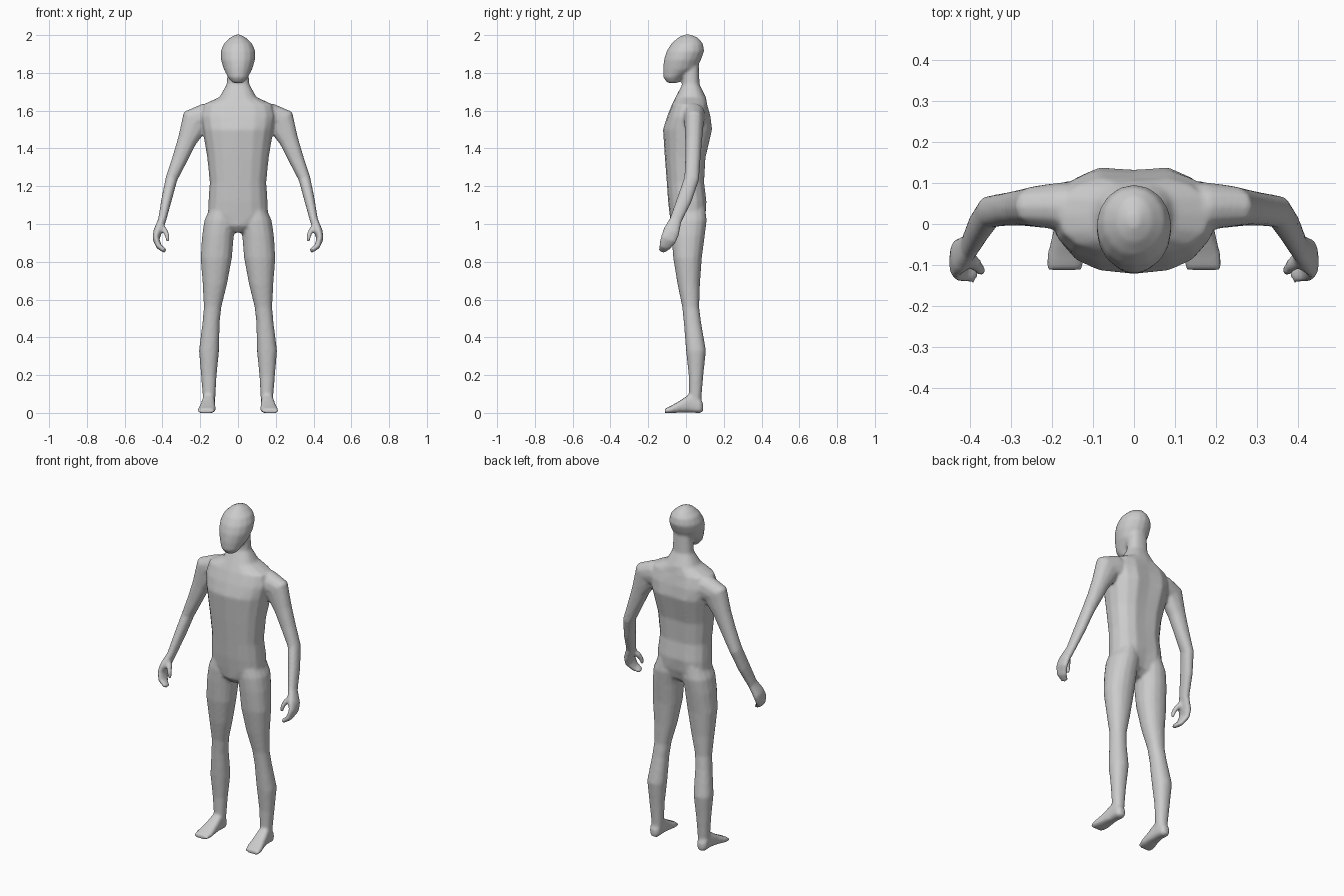
import bpy, bmesh, math
from mathutils import Vector

if "Cube" in bpy.data.objects:
    bpy.data.objects.remove(bpy.data.objects["Cube"])

parts = []


def ring(c, u, v, n=16, p=2.2, groove=0.0):
    """Superellipse ring round c with half axes u and v; groove dents the +v side."""
    pts = []
    for i in range(n):
        a = 2 * math.pi * i / n
        ca, sa = math.cos(a), math.sin(a)
        x = math.copysign(abs(ca) ** (2 / p), ca)
        y = math.copysign(abs(sa) ** (2 / p), sa)
        if groove and i == n // 4:
            y -= groove / v.length
        pts.append(c + u * x + v * y)
    return pts


def loft(name, rings, mirror=False):
    """Skin a list of rings, cap both ends, optionally copy across x."""
    bm = bmesh.new()
    for s in ((1, -1) if mirror else (1,)):
        vs = [[bm.verts.new((q.x * s, q.y, q.z)) for q in r] for r in rings]
        n = len(vs[0])
        for a, b in zip(vs, vs[1:]):
            for i in range(n):
                j = (i + 1) % n
                bm.faces.new((a[i], a[j], b[j], b[i]))
        bm.faces.new(vs[0])
        bm.faces.new(vs[-1])
    bmesh.ops.recalc_face_normals(bm, faces=bm.faces)
    me = bpy.data.meshes.new(name)
    bm.to_mesh(me)
    bm.free()
    ob = bpy.data.objects.new(name, me)
    bpy.context.collection.objects.link(ob)
    parts.append(ob)


def level(z, x0, x1, y0, y1, **k):
    """Horizontal ring filling an x and y range."""
    return ring(Vector(((x0 + x1) / 2, (y0 + y1) / 2, z)),
                Vector(((x1 - x0) / 2, 0, 0)), Vector((0, (y1 - y0) / 2, 0)), **k)


def limb(path):
    """Rings square to a path of (x, y, z, half width, half depth)."""
    P = [Vector(q[:3]) for q in path]
    out = []
    for i, q in enumerate(path):
        t = (P[min(i + 1, len(P) - 1)] - P[max(i - 1, 0)]).normalized()
        v = (Vector((0, 1, 0)) - t * t.y).normalized()
        u = v.cross(t).normalized()
        out.append(ring(P[i], u * q[3], v * q[4], n=12))
    return out


# Torso and neck: z, half width, front y, back y, spine groove
torso = [(.955, .03, -.05, .04, 0), (.99, .09, -.08, .09, .01), (1.05, .16, -.087, .11, .012),
         (1.12, .157, -.095, .115, .008), (1.22, .15, -.102, .102, .008),
         (1.35, .163, -.112, .11, .01), (1.50, .188, -.122, .147, .014),
         (1.57, .20, -.10, .137, .012), (1.632, .185, -.075, .118, .006),
         (1.672, .098, -.055, .105, 0), (1.74, .06, -.02, .072, 0), (1.84, .054, -.02, .068, 0)]
loft("torso", [level(z, -w, w, f, b, p=2.4, groove=g) for z, w, f, b, g in torso])

# Head: z, half width, front y, back y
head = [(1.747, .03, -.10, -.04), (1.775, .053, -.12, -.015), (1.82, .076, -.122, .055),
        (1.87, .091, -.117, .08), (1.915, .092, -.103, .097), (1.955, .076, -.078, .09),
        (1.985, .044, -.045, .066), (2.003, .012, -.01, .025)]
loft("head", [level(z, -w, w, f, b, p=2.0) for z, w, f, b in head])

# Legs: z, inner x, outer x, front y, back y
leg = [(1.10, .03, .14, -.07, .10), (1.02, .01, .178, -.08, .11), (.94, .022, .19, -.077, .10),
       (.82, .032, .198, -.068, .084), (.68, .058, .187, -.045, .074), (.56, .088, .181, -.02, .07),
       (.48, .097, .188, -.012, .08), (.33, .10, .207, .0, .106), (.20, .113, .196, .014, .092),
       (.08, .12, .186, .016, .082), (.03, .123, .187, .0, .084)]
loft("legs", [level(*q) for q in leg], mirror=True)

# Feet: y, inner x, outer x, bottom z, top z
foot = [(.091, .14, .172, .008, .05), (.075, .126, .187, -.002, .075), (.02, .122, .19, .002, .10),
        (-.03, .12, .20, .002, .066), (-.075, .118, .212, -.002, .04), (-.112, .127, .216, -.002, .022)]
loft("feet", [ring(Vector(((a + b) / 2, y, (c + d) / 2)), Vector(((b - a) / 2, 0, 0)),
                   Vector((0, 0, (d - c) / 2)), p=2.8) for y, a, b, c, d in foot], mirror=True)

# Arms running on into mitten-shaped hands
arm = [(.10, .04, 1.575, .06, .06), (.17, .043, 1.565, .075, .06), (.226, .043, 1.545, .079, .052),
       (.27, .04, 1.44, .051, .045), (.31, .036, 1.34, .041, .041), (.352, .03, 1.24, .032, .04),
       (.378, -.008, 1.13, .028, .04), (.402, -.055, 1.02, .022, .033), (.426, -.078, .96, .023, .045),
       (.434, -.092, .92, .018, .044), (.418, -.112, .88, .015, .034), (.385, -.126, .857, .012, .02)]
loft("arms", limb(arm), mirror=True)

# Thumbs
thumb = [(.41, -.075, .99, .016, .018), (.386, -.098, .965, .015, .017),
         (.374, -.113, .935, .012, .014), (.372, -.116, .905, .010, .011)]
loft("thumbs", limb(thumb), mirror=True)

# Fuse the parts into one continuous skin
bpy.ops.object.select_all(action='DESELECT')
for ob in parts:
    ob.select_set(True)
body = parts[0]
bpy.context.view_layer.objects.active = body
bpy.ops.object.join()
body.name = "body"
rm = body.modifiers.new("fuse", 'REMESH')
rm.mode = 'VOXEL'
rm.voxel_size = 0.008
rm.use_smooth_shade = True
sm = body.modifiers.new("soften", 'SMOOTH')
sm.factor = 0.5
sm.iterations = 6
for m in ("fuse", "soften"):
    bpy.ops.object.modifier_apply(modifier=m)
bpy.ops.object.shade_smooth()
